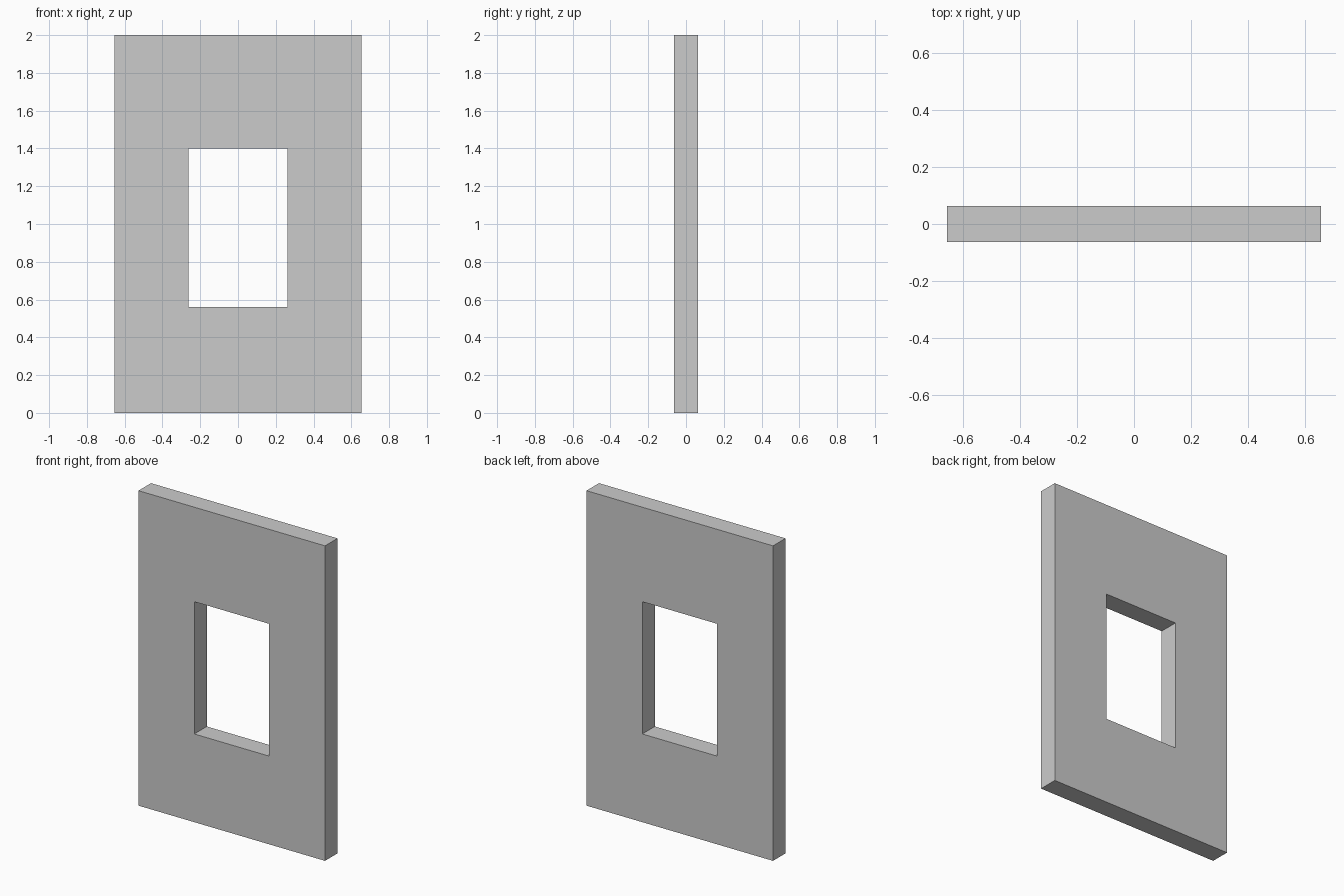
import bpy, bmesh

if "Cube" in bpy.data.objects:
    bpy.data.objects.remove(bpy.data.objects["Cube"])

# Overall sizes
HALF_W, HEIGHT, HALF_T = 0.655, 2.0, 0.0625
OPEN_W, OPEN_LOW, OPEN_HIGH = 0.263, 0.56, 1.40


def rectangle(bm, half_w, low, high, y):
    """Four corner vertices of an upright rectangle at depth y."""
    corners = [(-half_w, low), (half_w, low), (half_w, high), (-half_w, high)]
    return [bm.verts.new((x, y, z)) for x, z in corners]


bm = bmesh.new()

# Front face: a ring of four quads around the window opening
outer = rectangle(bm, HALF_W, 0, HEIGHT, -HALF_T)
inner = rectangle(bm, OPEN_W, OPEN_LOW, OPEN_HIGH, -HALF_T)
for i in range(4):
    j = (i + 1) % 4
    bm.faces.new((outer[i], outer[j], inner[j], inner[i]))

# Thickness: extrude the ring to the back, which also makes the reveals
ring = bmesh.ops.extrude_face_region(bm, geom=bm.faces[:], use_keep_orig=True)
back = [g for g in ring["geom"] if isinstance(g, bmesh.types.BMVert)]
bmesh.ops.translate(bm, verts=back, vec=(0, 2 * HALF_T, 0))
bmesh.ops.recalc_face_normals(bm, faces=bm.faces[:])

mesh = bpy.data.meshes.new("wall_panel")
bm.to_mesh(mesh)
bm.free()
panel = bpy.data.objects.new("wall_panel_with_window_opening", mesh)
bpy.context.collection.objects.link(panel)
